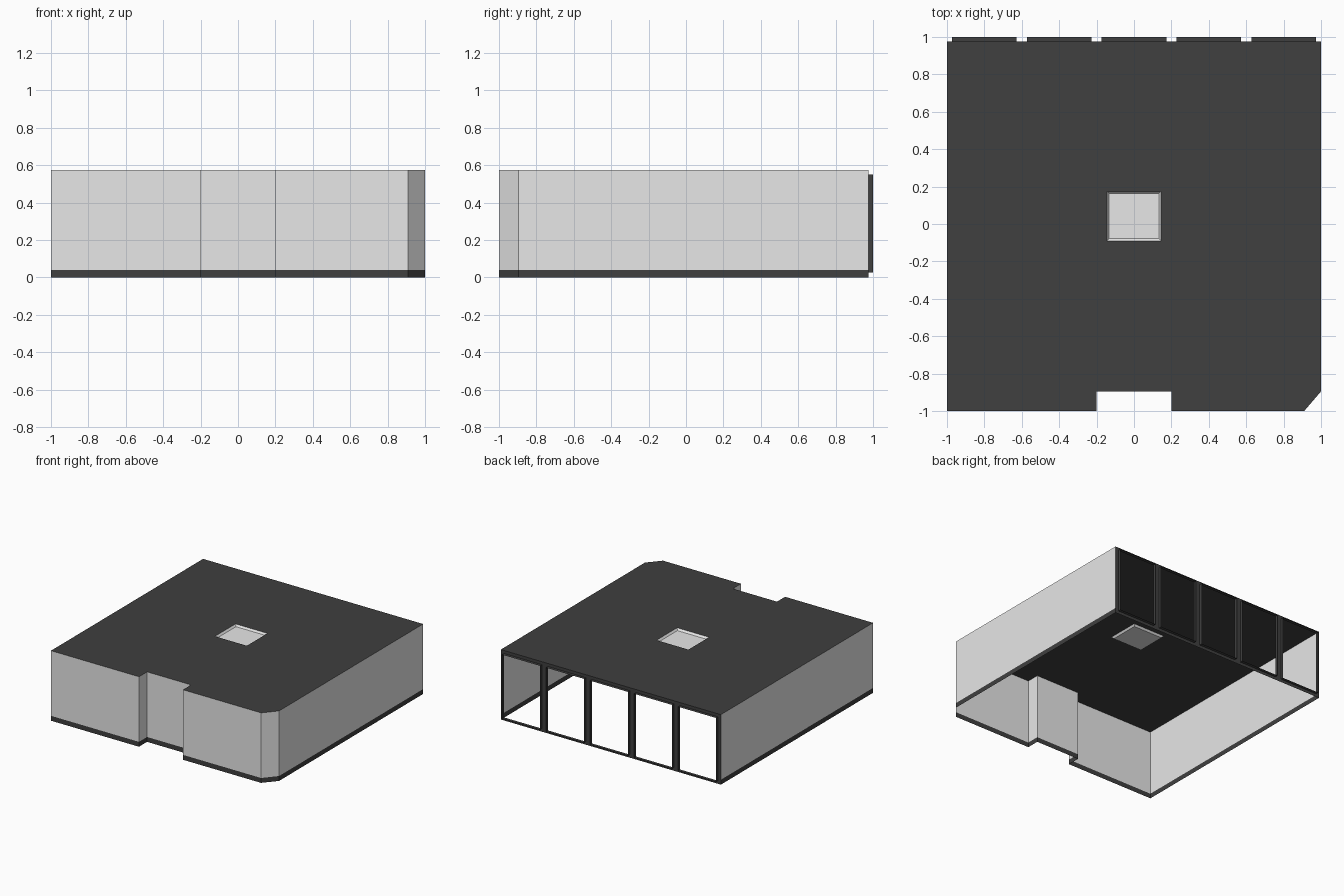
import bpy, bmesh

if "Cube" in bpy.data.objects:
    bpy.data.objects.remove(bpy.data.objects["Cube"])

H, SKIRT, BACK = 0.575, 0.04, 0.975


def material(name, v):
    m = bpy.data.materials.new(name)
    m.diffuse_color = (v, v, v, 1)
    m.use_nodes = True
    m.node_tree.nodes["Principled BSDF"].inputs["Base Color"].default_value = m.diffuse_color
    return m


LIGHT = material("light grey", 0.8)
DARK = material("charcoal", 0.05)


def finish(bm, name, mat):
    bmesh.ops.remove_doubles(bm, verts=bm.verts, dist=1e-5)
    mesh = bpy.data.meshes.new(name)
    bm.to_mesh(mesh)
    bm.free()
    mesh.materials.append(mat)
    ob = bpy.data.objects.new(name, mesh)
    bpy.context.collection.objects.link(ob)
    return ob


def quad(bm, *pts):
    bm.faces.new([bm.verts.new(p) for p in pts])


def band(name, path, z0, z1, mat):
    """Thin upright sheet following a floor plan path."""
    bm = bmesh.new()
    for (ax, ay), (bx, by) in zip(path, path[1:]):
        quad(bm, (ax, ay, z0), (bx, by, z0), (bx, by, z1), (ax, ay, z1))
    return finish(bm, name, mat)


# Floor plan: front notch and cut right corner, open at the back
plan = [(-1, BACK), (-1, -1), (-0.2, -1), (-0.2, -0.895), (0.2, -0.895),
        (0.2, -1), (0.91, -1), (1, -0.895), (1, BACK)]
band("skirting", plan, 0, SKIRT, DARK)
band("walls", plan, SKIRT, H, LIGHT)

# Roof with a rectangular skylight hole
hole = [(-0.145, -0.092), (0.145, -0.092), (0.145, 0.175), (-0.145, 0.175)]
bm = bmesh.new()
for loop in (plan, hole):
    vs = [bm.verts.new((x, y, H)) for x, y in loop]
    for i, v in enumerate(vs):
        bm.edges.new((v, vs[(i + 1) % len(vs)]))
bmesh.ops.triangle_fill(bm, use_beauty=True, use_dissolve=False,
                        edges=bm.edges[:], normal=(0, 0, 1))
finish(bm, "roof", DARK)

# Shallow tapered skylight set into the hole
inner = [(-0.133, -0.078), (0.133, -0.078), (0.133, 0.163), (-0.133, 0.163)]
bm = bmesh.new()
for i in range(4):
    j = (i + 1) % 4
    quad(bm, (*hole[i], H), (*hole[j], H), (*inner[j], H - 0.015), (*inner[i], H - 0.015))
quad(bm, *[(x, y, H - 0.015) for x, y in inner])
finish(bm, "skylight", LIGHT)

# Back wall lattice around five openings
Z0, Z1, HALF = 0.025, 0.55, 0.1725
centres = [-0.8 + 0.4 * i for i in range(5)]
xs = [-1] + [c + s * HALF for c in centres for s in (-1, 1)] + [1]
zs = [0, Z0, Z1, H]
bm = bmesh.new()
for i in range(len(xs) - 1):
    for k in range(3):
        if i % 2 and k == 1:
            continue  # window opening
        a, b = xs[i], xs[i + 1]
        quad(bm, (b, BACK, zs[k]), (a, BACK, zs[k]), (a, BACK, zs[k + 1]), (b, BACK, zs[k + 1]))
finish(bm, "back_wall", DARK)

# Projecting window surrounds
bm = bmesh.new()
for c in centres:
    a, b = c - HALF, c + HALF
    ring = [(a, Z0), (b, Z0), (b, Z1), (a, Z1)]
    for i in range(4):
        (px, pz), (qx, qz) = ring[i], ring[(i + 1) % 4]
        quad(bm, (px, BACK, pz), (qx, BACK, qz), (qx, 1, qz), (px, 1, pz))
bmesh.ops.recalc_face_normals(bm, faces=bm.faces)
finish(bm, "window_surrounds", DARK)
